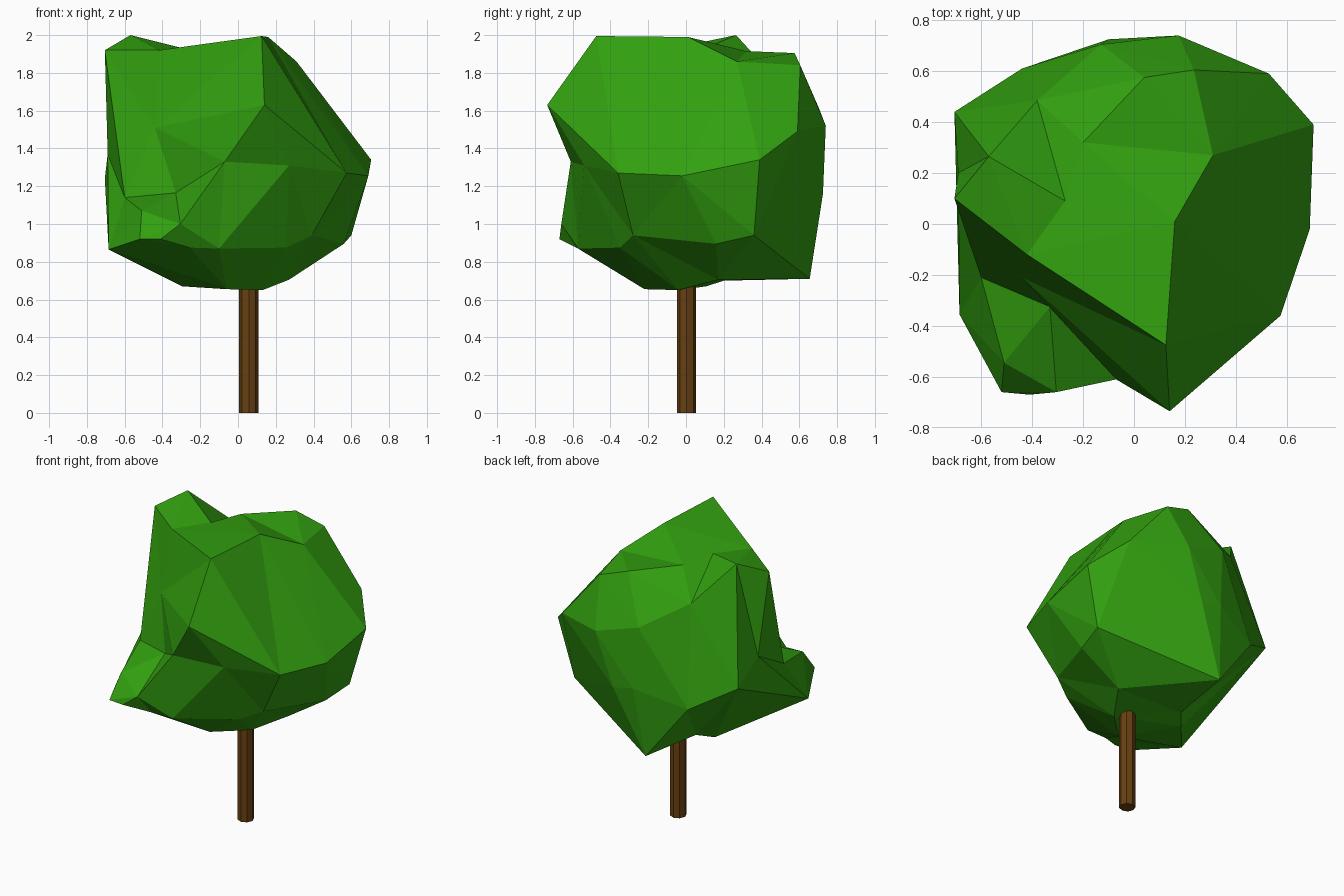
import bpy, bmesh
from mathutils import Vector

if "Cube" in bpy.data.objects:
    bpy.data.objects.remove(bpy.data.objects["Cube"])


def material(name, color):
    m = bpy.data.materials.new(name)
    m.diffuse_color = (*color, 1)
    m.use_nodes = True
    m.node_tree.nodes["Principled BSDF"].inputs["Base Color"].default_value = m.diffuse_color
    return m


def add_object(name, bm, mat):
    me = bpy.data.meshes.new(name)
    bm.normal_update()
    bm.to_mesh(me)
    bm.free()
    me.materials.append(mat)
    ob = bpy.data.objects.new(name, me)
    bpy.context.collection.objects.link(ob)
    return ob


def turn_edge(a, b):
    """Turn the diagonal of a triangle pair so that it joins corners a and b."""
    for e in bm.edges:
        if len(e.link_faces) == 2 and a not in e.verts and b not in e.verts:
            around = {v for f in e.link_faces for v in f.verts} - set(e.verts)
            if around == {a, b}:
                bmesh.utils.edge_rotate(e)
                return


leaf_green = material("leaf_green", (0.032, 0.352, 0.005))
bark_brown = material("bark_brown", (0.14, 0.053, 0.006))

# Crown corners, grouped by area
CORNERS = [
    # top
    (-.57, .265, 2), (-.705, .10, 1.92), (-.27, .09, 1.925), (-.42, -.12, 1.92),
    (.125, -.475, 1.995), (.16, .01, 1.99), (.31, .27, 1.86), (-.2, .32, 1.915),
    (.04, .575, 1.905), (.235, .605, 1.84), (-.38, .485, 1.76),
    # back and right
    (-.13, .705, 1.61), (.175, .74, 1.52), (.53, .59, 1.49), (.705, .39, 1.34),
    (.69, -.02, 1.255), (.575, -.36, 1.27), (-.10, .725, 1.19), (.05, .725, 1.16),
    (-.44, .61, 1.09), (-.705, .44, 1.24), (-.69, .2, 1.37),
    # front hollow and low bump
    (.14, -.735, 1.63), (-.44, -.21, 1.51), (-.07, -.61, 1.33), (.27, -.54, 1.31),
    (-.60, -.21, 1.14), (-.33, -.325, 1.165), (-.305, -.66, 1.0), (-.51, -.545, 1.07),
    (-.52, -.66, .92), (-.41, -.67, .92), (-.685, -.355, .865),
    # underside
    (-.10, -.57, .87), (.255, -.35, .875), (.39, -.28, .94), (.56, .16, .895),
    (.60, .36, .94), (.27, .17, .705), (.13, -.04, .65), (-.06, -.22, .655),
    (-.295, .107, .67), (-.215, .2, .70), (-.15, .655, .71), (-.255, -.58, .875),
]
# Creases that must join these corner pairs
CREASES = [(2, 10), (0, 21), (0, 20), (10, 8), (1, 26), (26, 29), (42, 32),
           (19, 32), (20, 32), (21, 32), (20, 42), (25, 34)]

# Crown: hull the corner directions on a sphere, then move corners to their places
centre = Vector((0, 0, 1.25))
bm = bmesh.new()
verts = [bm.verts.new((Vector(c) - centre).normalized()) for c in CORNERS]
bmesh.ops.convex_hull(bm, input=verts)
for v, c in zip(verts, CORNERS):
    v.co = c
for a, b in CREASES:
    turn_edge(verts[a], verts[b])
bmesh.ops.recalc_face_normals(bm, faces=bm.faces[:])
add_object("crown", bm, leaf_green)

# Trunk
bm = bmesh.new()
bmesh.ops.create_cone(bm, cap_ends=True, segments=8, radius1=.051, radius2=.051, depth=.9)
bmesh.ops.translate(bm, verts=bm.verts[:], vec=(.057, .003, .45))
add_object("trunk", bm, bark_brown)
